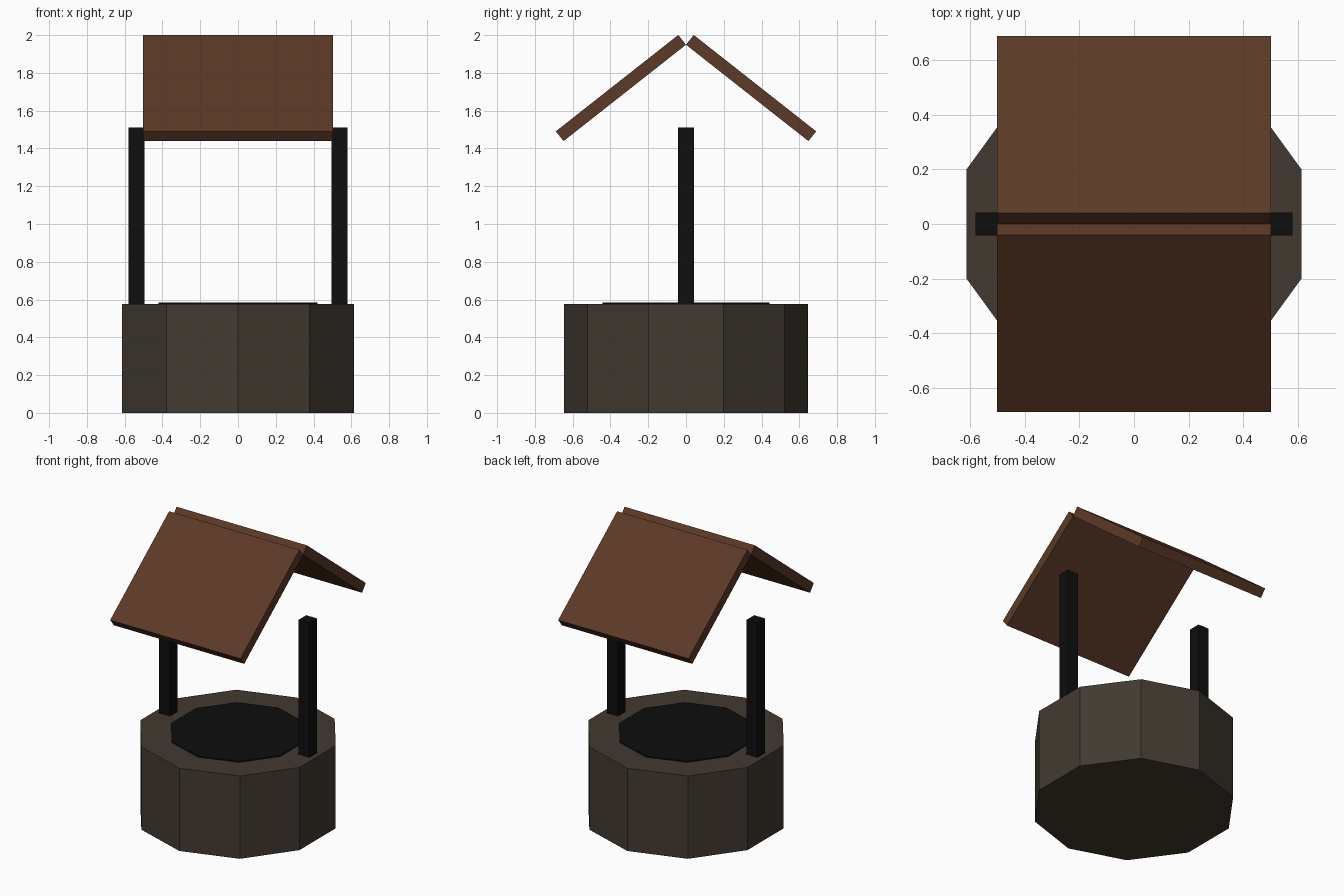
import bpy, bmesh, math
from mathutils import Matrix

if "Cube" in bpy.data.objects:
    bpy.data.objects.remove(bpy.data.objects["Cube"])


def material(name, rgb):
    m = bpy.data.materials.new(name)
    m.diffuse_color = (*rgb, 1.0)
    m.use_nodes = True
    m.node_tree.nodes["Principled BSDF"].inputs["Base Color"].default_value = m.diffuse_color
    return m


STONE = material("grey_brown_stone", (0.054, 0.042, 0.030))
WOOD = material("brown_wood", (0.107, 0.041, 0.020))
BLACK = material("near_black", (0.0044, 0.0044, 0.0044))


def finish(name, bm, mat):
    bmesh.ops.recalc_face_normals(bm, faces=bm.faces)
    mesh = bpy.data.meshes.new(name)
    bm.to_mesh(mesh)
    bm.free()
    mesh.materials.append(mat)
    ob = bpy.data.objects.new(name, mesh)
    bpy.context.collection.objects.link(ob)
    return ob


def decagon_drum(name, radius, z0, z1, mat):
    """Ten-sided flat drum with a corner on +y and -y."""
    bm = bmesh.new()
    ring = [bm.verts.new((radius * math.sin(i * math.tau / 10),
                          radius * math.cos(i * math.tau / 10), z0)) for i in range(10)]
    base = bm.faces.new(ring)
    ext = bmesh.ops.extrude_face_region(bm, geom=[base], use_keep_orig=True)
    top = [v for v in ext["geom"] if isinstance(v, bmesh.types.BMVert)]
    bmesh.ops.translate(bm, verts=top, vec=(0, 0, z1 - z0))
    return finish(name, bm, mat)


def box(name, size, matrix, mat):
    bm = bmesh.new()
    bmesh.ops.create_cube(bm, size=1, matrix=matrix @ Matrix.Diagonal((*size, 1)))
    return finish(name, bm, mat)


# Stone well wall and the dark opening on top of it
decagon_drum("well_wall", 0.645, 0.0, 0.576, STONE)
decagon_drum("well_opening", 0.442, 0.57, 0.584, BLACK)

for side, s in (("left", -1), ("right", 1)):
    # Upright posts standing on the wall
    box(side + "_post", (0.084, 0.084, 0.944),
        Matrix.Translation((s * 0.538, 0, 1.04)), BLACK)

# Two tilted roof boards meeting at the lower edge of the ridge
LENGTH, THICK = 0.825, 0.066
for side, s in (("front", -1), ("back", 1)):
    pose = (Matrix.Translation((0, 0, 1.949))
            @ Matrix.Rotation(-s * math.radians(38.2), 4, 'X')
            @ Matrix.Translation((0, s * LENGTH / 2, THICK / 2)))
    box(side + "_roof_board", (1.004, LENGTH, THICK), pose, WOOD)
